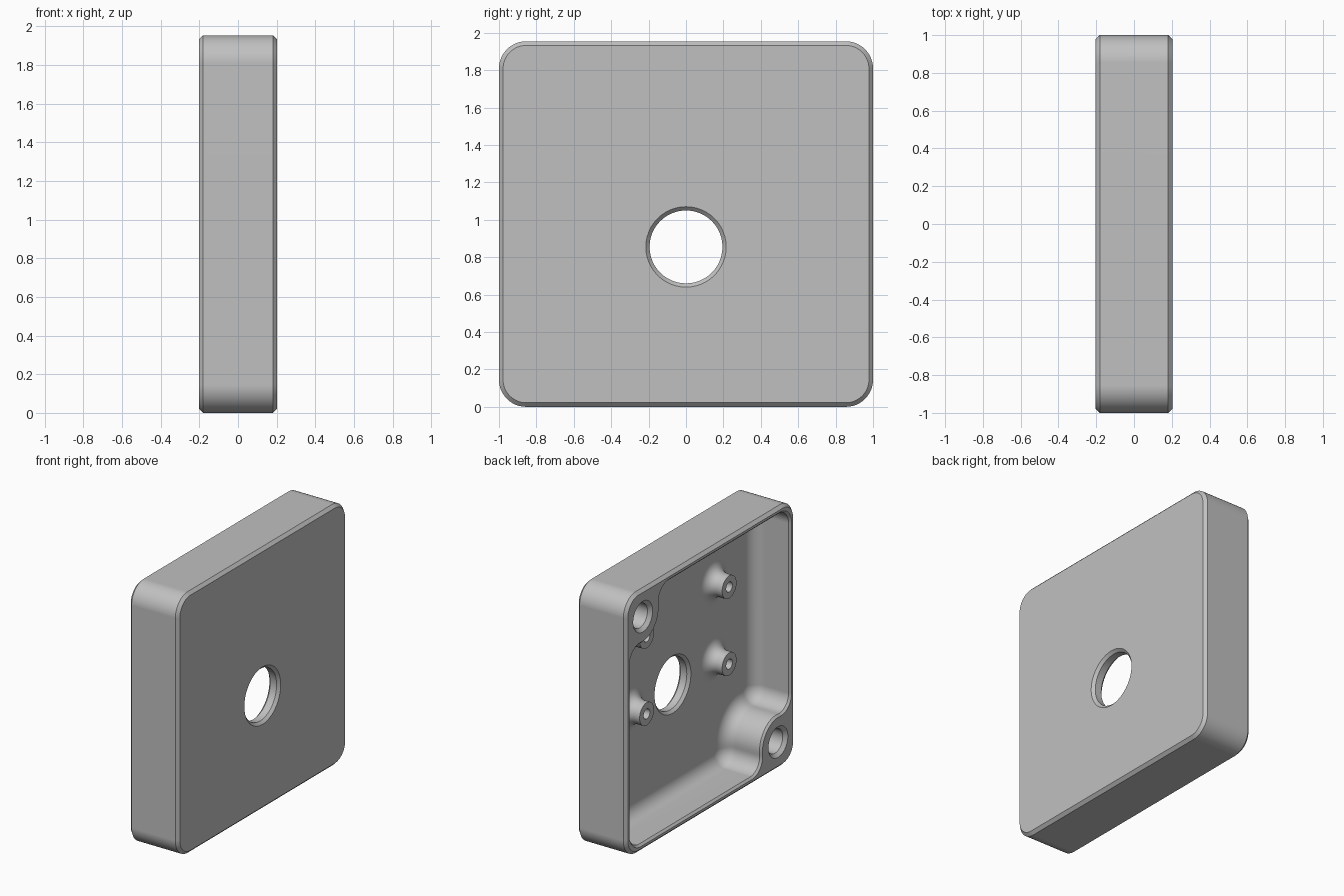
import bpy, bmesh
from math import sin, cos, pi, sqrt, atan2, radians

cube = bpy.data.objects.get("Cube")
if cube:
    bpy.data.objects.remove(cube, do_unlink=True)

grey = bpy.data.materials.new("light grey")
grey.use_nodes = True
colour = (0.53, 0.53, 0.53, 1)
grey.diffuse_color = colour
grey.node_tree.nodes["Principled BSDF"].inputs["Base Color"].default_value = colour

# Main dimensions: outer half sizes, floor level, cavity and boss layout
DEPTH, HALF_Y, HALF_Z = 0.203, 1.0, 0.977
FLOOR, FILLET, CHAMFER = 0.11, 0.1, 0.022
CAV_Y, CAV_Z, CAV_R = 0.945, 0.922, 0.12
BOSS_Y, BOSS_Z, BOSS_R, BLEND = 0.8, 0.775, 0.2, 0.11
HOLE_Z = 0.855 - HALF_Z
STANDOFF_Y, STANDOFF_TOP = 0.488, 0.455


def arc(cy, cz, r, a, b, n=12):
    return [(cy + r * cos(a + (b - a) * i / n), cz + r * sin(a + (b - a) * i / n))
            for i in range(n + 1)]


def circle(cy, cz, r, n=48):
    return arc(cy, cz, r, 0, 2 * pi, n)[:-1]


def loft(name, sections):
    """Solid through a list of (x, outline) sections, capped at both ends."""
    bm = bmesh.new()
    rings = [[bm.verts.new((x, y, z + HALF_Z)) for y, z in pts] for x, pts in sections]
    n = len(rings[0])
    for low, high in zip(rings, rings[1:]):
        for i in range(n):
            j = (i + 1) % n
            bm.faces.new((low[i], low[j], high[j], high[i]))
    bm.faces.new(rings[0])
    bm.faces.new(rings[-1])
    bmesh.ops.recalc_face_normals(bm, faces=bm.faces)
    mesh = bpy.data.meshes.new(name)
    bm.to_mesh(mesh)
    bm.free()
    mesh.materials.append(grey)
    ob = bpy.data.objects.new(name, mesh)
    bpy.context.collection.objects.link(ob)
    return ob


def lathe(name, y, z, profile):
    return loft(name, [(x, circle(y, z, r)) for x, r in profile])


def activate(ob):
    bpy.ops.object.select_all(action='DESELECT')
    ob.select_set(True)
    bpy.context.view_layer.objects.active = ob


def cut(ob, cutter):
    mod = ob.modifiers.new("cut", 'BOOLEAN')
    mod.operation, mod.solver, mod.object = 'DIFFERENCE', 'EXACT', cutter
    activate(ob)
    bpy.ops.object.modifier_apply(modifier=mod.name)
    bpy.data.objects.remove(cutter, do_unlink=True)


def smooth(ob):
    activate(ob)
    bpy.ops.object.shade_smooth_by_angle(angle=radians(30))
    mod = ob.modifiers.new("normals", 'WEIGHTED_NORMAL')
    mod.keep_sharp = True


def outer_outline(d):
    """Rounded rectangle inset by d."""
    r = 0.145
    cy, cz = HALF_Y - r, HALF_Z - r
    half = arc(cy, cz, r - d, 0, pi / 2) + arc(-cy, cz, r - d, pi / 2, pi)
    return half + [(-y, -z) for y, z in half]


def cavity_outline(d):
    """Cavity inset by d, with two opposite corners wrapped around a boss."""
    reach = BOSS_R + BLEND
    ay = CAV_Y - BLEND
    az = BOSS_Z - sqrt(reach ** 2 - (ay - BOSS_Y) ** 2)
    bz = CAV_Z - BLEND
    by = BOSS_Y - sqrt(reach ** 2 - (bz - BOSS_Z) ** 2)
    a_dir = atan2(BOSS_Z - az, BOSS_Y - ay)
    b_dir = atan2(BOSS_Z - bz, BOSS_Y - by)
    half = arc(ay, az, BLEND - d, 0, a_dir)
    half += arc(BOSS_Y, BOSS_Z, BOSS_R + d, a_dir - pi, b_dir - pi, 16)[1:-1]
    half += arc(by, bz, BLEND - d, b_dir, pi / 2)
    half += arc(CAV_R - CAV_Y, CAV_Z - CAV_R, CAV_R - d, pi / 2, pi)
    return half + [(-y, -z) for y, z in half]


# Housing block with chamfered front and back rims
housing = loft("housing", [(x, outer_outline(d)) for x, d in (
    (-DEPTH, CHAMFER), (CHAMFER - DEPTH, 0), (DEPTH - CHAMFER, 0), (DEPTH, CHAMFER))])

# Hollow with chamfered mouth and rounded floor edge
levels = [(-0.3, -0.015), (-DEPTH, -0.015), (0.015 - DEPTH, 0)]
for i in range(9):
    t = i / 8 * pi / 2
    levels.append((FLOOR - FILLET * (1 - sin(t)), FILLET * (1 - cos(t))))
cut(housing, loft("cavity_cutter", [(x, cavity_outline(d)) for x, d in levels]))

# Round opening, chamfered on both sides
cut(housing, lathe("opening_cutter", 0, HOLE_Z, (
    (FLOOR - 0.05, 0.215), (FLOOR, 0.215), (FLOOR + 0.02, 0.195),
    (DEPTH - 0.02, 0.195), (DEPTH, 0.215), (DEPTH + 0.1, 0.215))))

# Blind screw holes in the corner bosses
for s in (1, -1):
    cut(housing, lathe("screw_cutter", s * BOSS_Y, s * BOSS_Z, (
        (-0.3, 0.115), (-DEPTH, 0.115), (0.025 - DEPTH, 0.09), (0.05, 0.09))))
smooth(housing)

# Four flared standoffs with pilot holes
tip, flare, radius = -0.017, 0.08, 0.085
profile = [(FLOOR + 0.02, radius + flare)]
for i in range(9):
    t = i / 8 * pi / 2
    profile.append((FLOOR - flare * (1 - cos(t)), radius + flare * (1 - sin(t))))
profile += [(tip, radius), (tip, 0.037), (FLOOR - 0.02, 0.037)]
for side, y in (("left", STANDOFF_Y), ("right", -STANDOFF_Y)):
    for level, z in (("lower", HOLE_Z), ("upper", STANDOFF_TOP)):
        smooth(lathe(f"standoff_{level}_{side}", y, z, profile))
